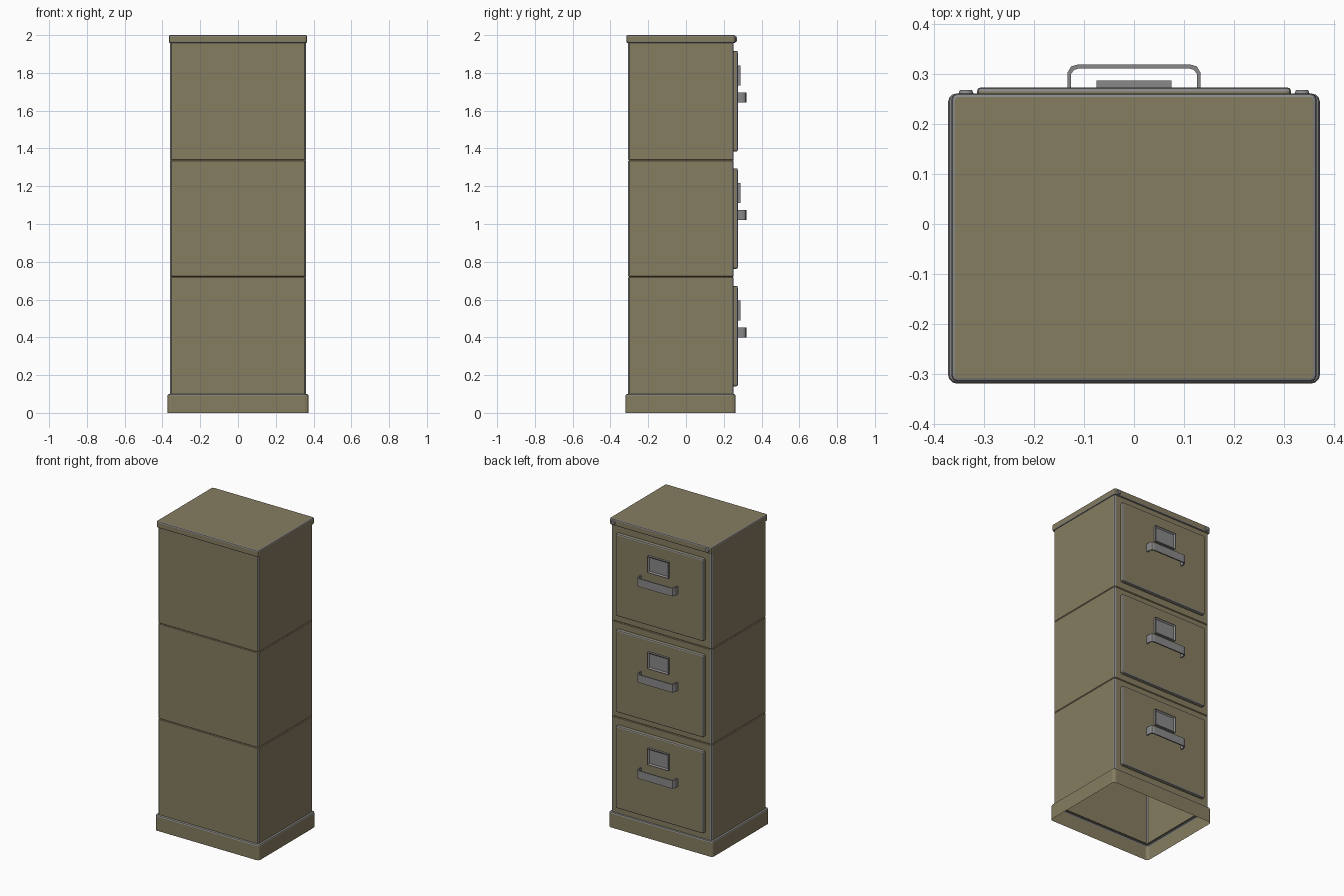
import bpy, bmesh, math
from mathutils import Matrix, Vector

if "Cube" in bpy.data.objects:
    bpy.data.objects.remove(bpy.data.objects["Cube"])


def material(name, rgb):
    m = bpy.data.materials.new(name)
    m.diffuse_color = (*rgb, 1)
    m.use_nodes = True
    m.node_tree.nodes["Principled BSDF"].inputs["Base Color"].default_value = m.diffuse_color
    return m


OLIVE = material("olive paint", (0.24, 0.205, 0.12))
GREY = material("bare grey metal", (0.25, 0.25, 0.255))


def finish(bm, name, mats=(OLIVE, GREY)):
    me = bpy.data.meshes.new(name)
    bm.to_mesh(me)
    bm.free()
    ob = bpy.data.objects.new(name, me)
    for m in mats:
        me.materials.append(m)
    bpy.context.collection.objects.link(ob)
    return ob


def box_bm(lo, hi):
    bm = bmesh.new()
    bmesh.ops.create_cube(bm, size=1)
    lo, hi = Vector(lo), Vector(hi)
    for v in bm.verts:
        v.co = Vector([(lo[i] + hi[i]) / 2 + v.co[i] * (hi[i] - lo[i]) for i in range(3)])
    return bm


def bevel(bm, rule, width, segments=1, mat=-1):
    edges = [e for e in bm.edges if rule((e.verts[0].co + e.verts[1].co) / 2,
                                         (e.verts[1].co - e.verts[0].co).normalized())]
    bmesh.ops.bevel(bm, geom=edges, offset=width, segments=segments, profile=0.5,
                    affect='EDGES', material=mat)


def drop_caps(bm, rule):
    bm.normal_update()
    faces = [f for f in bm.faces if abs(f.normal.z) > 0.99 and rule(f.calc_center_median().z)]
    bmesh.ops.delete(bm, geom=faces, context='FACES')


# hollow plinth, open below and above, with a worn top rim
bm = box_bm((-0.373, -0.32, 0), (0.373, 0.262, 0.1))
bevel(bm, lambda c, d: abs(d.z) > 0.9, 0.018, 3)
bevel(bm, lambda c, d: c.z > 0.099, 0.009, 2, 1)
bm.normal_update()
drop_caps(bm, lambda z: z < 0.01)
top = [f for f in bm.faces if f.normal.z > 0.99]
inner = bmesh.ops.inset_region(bm, faces=top, thickness=0.01)
bmesh.ops.delete(bm, geom=top, context='FACES')
finish(bm, "plinth")

# three stacked carcass sections, hollow, with worn vertical corners
levels = (0.095, 0.72, 1.338, 1.965)
for i in range(3):
    z0, z1 = levels[i], levels[i + 1]
    bm = box_bm((-0.36, -0.306, z0), (0.36, 0.252, z1))
    bevel(bm, lambda c, d: abs(d.z) > 0.9 and c.y > 0, 0.012, 2, 1)
    bevel(bm, lambda c, d: abs(d.z) > 0.9 and c.y < -0.305, 0.007, 1, 1)
    bevel(bm, lambda c, d: abs(d.z) < 0.1, 0.004)
    drop_caps(bm, lambda z: True)
    finish(bm, f"carcass_section_{i + 1}")

# lid with worn edges
bm = box_bm((-0.366, -0.316, 1.958), (0.366, 0.262, 2.0))
bevel(bm, lambda c, d: abs(d.z) > 0.9, 0.012, 2)
bevel(bm, lambda c, d: abs(d.z) < 0.1, 0.007, 2, 1)
finish(bm, "lid")

# round studs on the lid's drawer side
for side in (-1, 1):
    bm = bmesh.new()
    bmesh.ops.create_cone(bm, cap_ends=True, segments=12, radius1=0.016, radius2=0.012, depth=0.01,
                          matrix=Matrix.Translation((side * 0.337, 0.264, 1.979))
                          @ Matrix.Rotation(-math.pi / 2, 4, 'X'))
    finish(bm, "lid_stud", (GREY,))


def handle(z):
    # flat bar bent into a pull, with chamfered corners
    half = [(0.133, 0.268), (0.133, 0.304), (0.126, 0.316), (0.112, 0.32)]
    inner = [(0.126, 0.268), (0.126, 0.301), (0.12, 0.309), (0.11, 0.312)]
    mirror = lambda pts: pts + [(-x, y) for x, y in reversed(pts)]
    out, inn = mirror(half), mirror(inner)
    bm = bmesh.new()
    rings = [[bm.verts.new((*o, z)), bm.verts.new((*o, z + 0.052)),
              bm.verts.new((*n, z + 0.052)), bm.verts.new((*n, z))] for o, n in zip(out, inn)]
    for a, b in zip(rings, rings[1:]):
        for k in range(4):
            bm.faces.new((a[k], a[(k + 1) % 4], b[(k + 1) % 4], b[k]))
    bm.faces.new(rings[0])
    bm.faces.new(rings[-1])
    bmesh.ops.recalc_face_normals(bm, faces=bm.faces)
    finish(bm, "drawer_handle", (GREY,))


# drawers: front panel, label holder and pull
for i in range(3):
    z = 0.14 + 0.622 * i
    bm = box_bm((-0.315, 0.245, z), (0.315, 0.274, z + 0.533))
    bevel(bm, lambda c, d: abs(d.y) > 0.9, 0.01, 2)
    bevel(bm, lambda c, d: c.y > 0.273, 0.008, 2, 1)
    finish(bm, "drawer_front")

    bm = box_bm((-0.075, 0.268, z + 0.35), (0.075, 0.288, z + 0.455))
    bm.normal_update()
    face = [f for f in bm.faces if f.normal.y > 0.9]
    bmesh.ops.inset_region(bm, faces=face, thickness=0.012)
    bmesh.ops.translate(bm, verts=list(face[0].verts), vec=(0, -0.008, 0))
    finish(bm, "label_holder", (GREY,))

    handle(z + 0.26)
